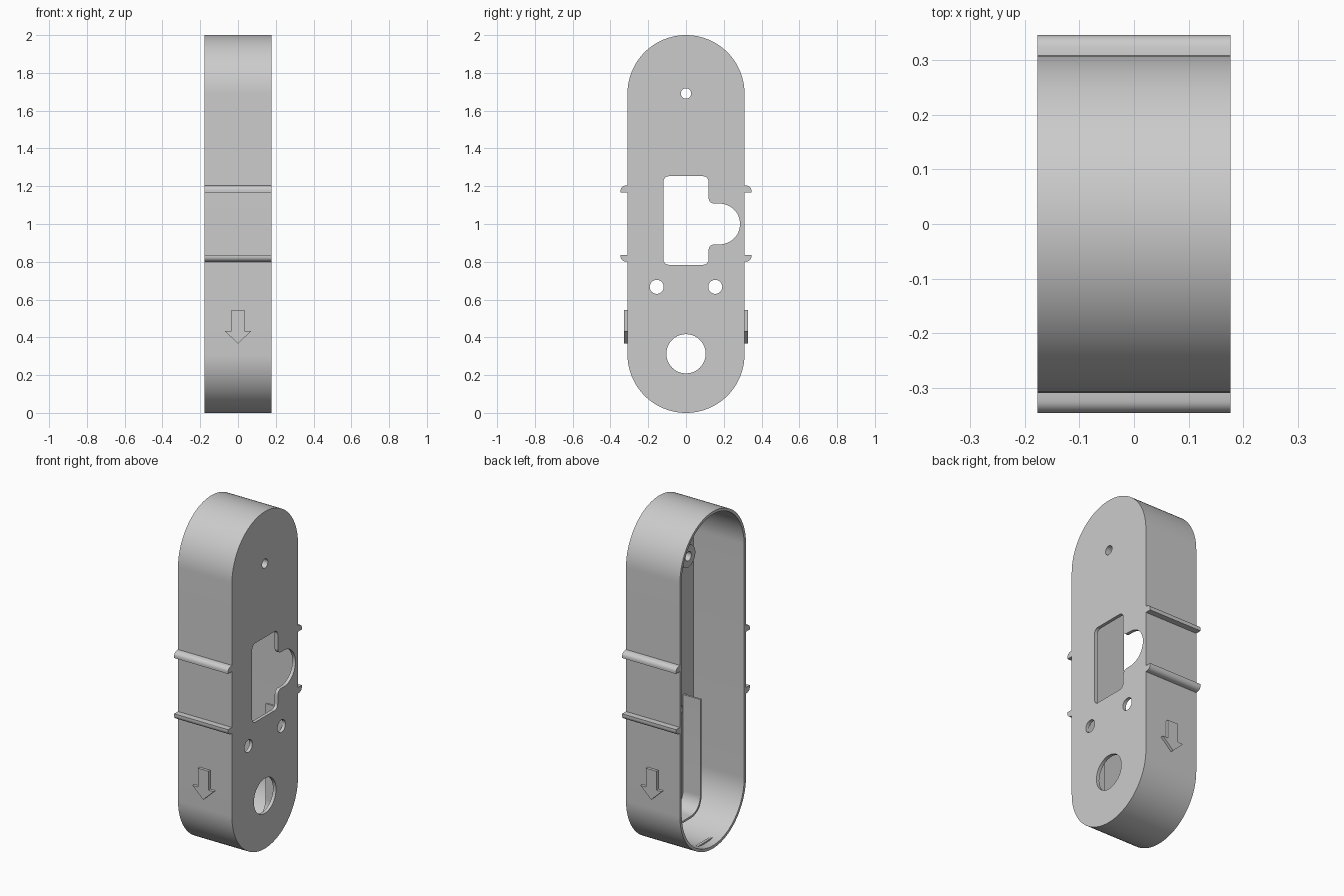
import bpy, bmesh, math
from mathutils import Vector, Euler

cube = bpy.data.objects.get("Cube")
if cube:
    bpy.data.objects.remove(cube)

grey = bpy.data.materials.new("plain_grey")
grey.use_nodes = True
colour = (0.6, 0.6, 0.6, 1)
grey.diffuse_color = colour
grey.node_tree.nodes["Principled BSDF"].inputs["Base Color"].default_value = colour

HALF = 0.177      # half depth along x
R = 0.31          # end radius of the housing
WALL = 0.017
FLOOR = 0.157     # inner face of the plate
SIDE = Euler((math.pi / 2, 0, math.pi / 2))   # profile (y, z), extruded along x
FRONT = Euler((math.pi / 2, 0, 0))            # profile (x, z), extruded along -y


def rounded(corners, steps=12):
    """Polygon from (a, b, radius) corners, with a true arc at each rounded corner."""
    out = []
    for i, (a, b, r) in enumerate(corners):
        p = Vector((a, b))
        if r == 0:
            out.append(p)
            continue
        u = (Vector(corners[i - 1][:2]) - p).normalized()
        v = (Vector(corners[(i + 1) % len(corners)][:2]) - p).normalized()
        half = u.angle(v) / 2
        centre = p + (u + v).normalized() * (r / math.sin(half))
        start = p + u * (r / math.tan(half)) - centre
        end = p + v * (r / math.tan(half)) - centre
        sweep = math.pi - 2 * half
        for k in range(steps + 1):
            f = k / steps
            arm = start * math.sin((1 - f) * sweep) + end * math.sin(f * sweep)
            out.append(centre + arm / math.sin(sweep))
    return [p for i, p in enumerate(out) if (p - out[i - 1]).length > 1e-5]


def box(a0, a1, b0, b1, r, steps=12):
    return rounded([(a0, b0, r), (a1, b0, r), (a1, b1, r), (a0, b1, r)], steps)


def circle(a, b, r, steps=10):
    return box(a - r, a + r, b - r, b + r, r, steps)


def slab(name, loops, lo, hi, turn=SIDE):
    """Mesh made from an outline plus hole loops, extruded from lo to hi."""
    curve = bpy.data.curves.new(name, "CURVE")
    curve.dimensions = "2D"
    curve.fill_mode = "BOTH"
    curve.extrude = (hi - lo) / 2
    for loop in loops:
        spline = curve.splines.new("POLY")
        spline.points.add(len(loop) - 1)
        for point, p in zip(spline.points, loop):
            point.co = (p[0], p[1], 0, 1)
        spline.use_cyclic_u = True
    temp = bpy.data.objects.new(name + "_outline", curve)
    bpy.context.collection.objects.link(temp)
    bpy.context.view_layer.update()
    graph = bpy.context.evaluated_depsgraph_get()
    mesh = bpy.data.meshes.new_from_object(temp.evaluated_get(graph))
    bpy.data.objects.remove(temp)

    rot = turn.to_matrix()
    for v in mesh.vertices:
        v.co = rot @ (v.co + Vector((0, 0, (lo + hi) / 2)))
    return mesh


def finish(name, bm):
    """Weld the mesh, and make a smooth shaded object with crisp edges."""
    bmesh.ops.remove_doubles(bm, verts=bm.verts, dist=2e-5)
    bmesh.ops.recalc_face_normals(bm, faces=bm.faces)
    mesh = bpy.data.meshes.new(name)
    bm.to_mesh(mesh)
    bm.free()
    mesh.materials.append(grey)
    for face in mesh.polygons:
        face.material_index = 0
    obj = bpy.data.objects.new(name, mesh)
    bpy.context.collection.objects.link(obj)
    bpy.ops.object.select_all(action="DESELECT")
    obj.select_set(True)
    bpy.context.view_layer.objects.active = obj
    bpy.ops.object.shade_smooth_by_angle(angle=math.radians(30))


def solid(name, loops, lo, hi, turn=SIDE):
    bm = bmesh.new()
    bm.from_mesh(slab(name, loops, lo, hi, turn))
    finish(name, bm)


# Housing: rounded tray, open towards -x, with openings through its plate
window = rounded([
    (-0.12, 0.784, 0.03), (0.12, 0.784, 0.03), (0.12, 0.892, 0.03),
    (0.286, 0.892, 0.108), (0.286, 1.108, 0.108), (0.12, 1.108, 0.03),
    (0.12, 1.253, 0.03), (-0.12, 1.253, 0.03)])
holes = [window, circle(0, 0.313, 0.104), circle(0, 1.691, 0.027),
         circle(-0.155, 0.667, 0.037), circle(0.155, 0.667, 0.037)]
inner = R - WALL
outline = box(-R, R, 0, 2, R, 24)
cavity = box(-inner, inner, WALL, 2 - WALL, inner, 24)

tray = bmesh.new()
# Plate, wall and floor share their loops; the caps between them are dropped
for name, loops, lo, hi, floor_only in (
        ("plate", [outline] + holes, FLOOR, HALF, False),
        ("wall", [outline, cavity], -HALF, FLOOR, False),
        ("floor", [cavity] + holes, FLOOR, HALF, True)):
    piece = bmesh.new()
    piece.from_mesh(slab(name, loops, lo, hi))
    drop = [f for f in piece.faces
            if all(abs(v.co.x - FLOOR) < 1e-4 for v in f.verts) != floor_only]
    bmesh.ops.delete(piece, geom=drop, context="FACES")
    mesh = bpy.data.meshes.new(name)
    piece.to_mesh(mesh)
    piece.free()
    tray.from_mesh(mesh)
    bpy.data.meshes.remove(mesh)
finish("housing", tray)

# Screw boss behind the upper hole
solid("screw_boss", [circle(0, 1.691, 0.065), circle(0, 1.691, 0.027)], -0.016, FLOOR)

# U-shaped fin standing on the inside of the plate
a, b, t = 0.208, 0.08, 0.012
solid("inner_fin", [rounded([
    (-a, 0.75, 0), (-a, b, 0.1), (a, b, 0.1), (a, 0.75, 0),
    (a - t, 0.75, 0), (a - t, b + t, 0.1 - t), (t - a, b + t, 0.1 - t), (t - a, 0.75, 0)])],
    0.043, FLOOR + 0.003)

# Small snap ridges inside both rounded ends
for name, z in (("lower", 0.02), ("upper", 1.98)):
    solid(name + "_snap_ridge", [box(-0.07, 0.07, z - 0.007, z + 0.007, 0.004, 4)],
          -0.128, -0.112)

for side, s in (("front", -1), ("back", 1)):
    # Rounded rails across the narrow sides, flat faces towards each other
    for level, z, d in (("upper", 1.168, 1), ("lower", 0.837, -1)):
        rail = rounded([(s * 0.3, z, 0), (s * 0.346, z, 0), (s * 0.346, z + d * 0.032, 0.025),
                        (s * R, z + d * 0.037, 0), (s * 0.3, z + d * 0.037, 0)], 8)
        solid(f"{side}_{level}_rail", [rail], -HALF, HALF)
    # Raised arrow pointing down
    arrow = [(0, 0.367), (0.07, 0.433), (0.035, 0.433), (0.035, 0.545),
             (-0.035, 0.545), (-0.035, 0.433), (-0.07, 0.433)]
    lo, hi = sorted((-s * 0.3, -s * 0.327))
    solid(f"{side}_arrow", [arrow], lo, hi, FRONT)
